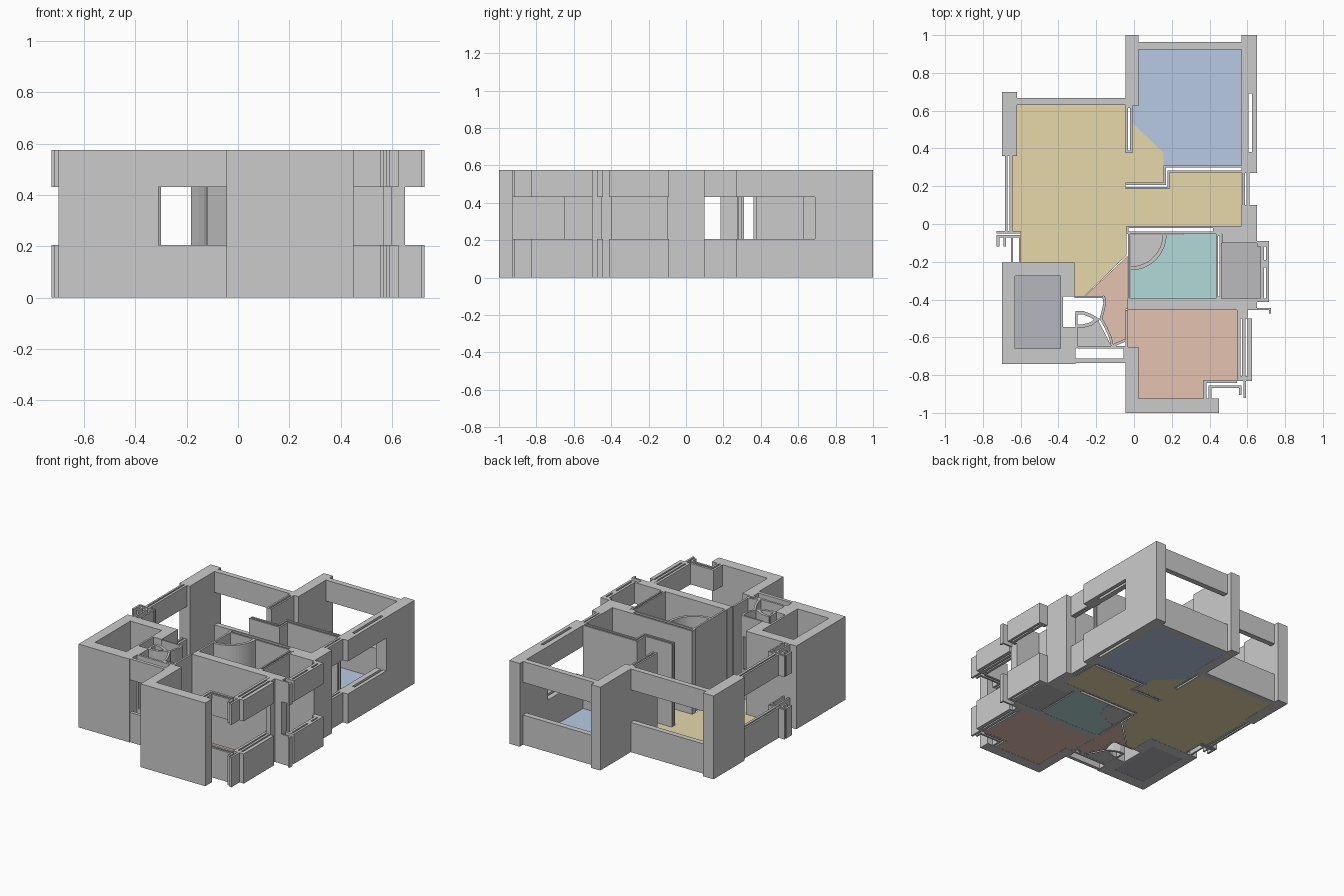
import bpy, bmesh, math
from mathutils import Vector

H, SILL, LINTEL = 0.575, 0.205, 0.43
FULL = [(0, H)]
BANDS = [(0, SILL), (LINTEL, H)]      # wall below and above a window opening


def rect(x0, x1, y0, y1):
    return [(x0, y0), (x1, y0), (x1, y1), (x0, y1)]


def ribbon(pts, t):
    """Outline of a mitred strip of thickness t along a path."""
    p = [Vector(q) for q in pts]
    left, right = [], []
    for i, q in enumerate(p):
        a = (q - p[i - 1]).normalized() if i else None
        b = (p[i + 1] - q).normalized() if i < len(p) - 1 else None
        a, b = a or b, b or a
        na, nb = Vector((-a.y, a.x)), Vector((-b.y, b.x))
        n = (na + nb).normalized()
        n *= t / 2 / max(n.dot(na), 0.4)
        left.append(tuple(q + n))
        right.append(tuple(q - n))
    return left + right[::-1]


def finish(name, bm):
    me = bpy.data.meshes.new(name)
    bm.to_mesh(me)
    bm.free()
    ob = bpy.data.objects.new(name, me)
    bpy.context.collection.objects.link(ob)
    return ob


def wall(name, outlines, levels=FULL):
    """Extrude every outline over each height range."""
    bm = bmesh.new()
    for pts in outlines:
        for z0, z1 in levels:
            lo = [bm.verts.new((x, y, z0)) for x, y in pts]
            hi = [bm.verts.new((x, y, z1)) for x, y in pts]
            bm.faces.new(lo[::-1])
            bm.faces.new(hi)
            for i in range(len(pts)):
                j = (i + 1) % len(pts)
                bm.faces.new((lo[i], lo[j], hi[j], hi[i]))
    bmesh.ops.recalc_face_normals(bm, faces=bm.faces[:])
    return finish(name, bm)


def floor(name, pts, color=None):
    bm = bmesh.new()
    f = bm.faces.new([bm.verts.new((x, y, 0.001)) for x, y in pts])
    f.normal_update()
    if f.normal.z < 0:
        f.normal_flip()
    ob = finish(name, bm)
    if color:
        m = bpy.data.materials.new(name + "_paint")
        m.diffuse_color = (*color, 1)
        ob.data.materials.append(m)


def hollow(x0, x1, y0, y1, t=0.012):
    """Two thin leaves with a slit between, closed at the ends."""
    if x1 - x0 > y1 - y0:
        return [rect(x0, x1, y0, y0 + t), rect(x0, x1, y1 - t, y1),
                rect(x0, x0 + t, y0 + t, y1 - t), rect(x1 - t, x1, y0 + t, y1 - t)]
    return [rect(x0, x0 + t, y0, y1), rect(x1 - t, x1, y0, y1),
            rect(x0 + t, x1 - t, y0, y0 + t), rect(x0 + t, x1 - t, y1 - t, y1)]


# Solid load-bearing walls
wall("back_columns", [rect(-0.045, 0.025, 0.625, 1.0), rect(0.57, 0.65, 0.69, 1.0),
                      rect(-0.70, -0.62, 0.36, 0.70)])
wall("right_pier", [[(0.57, 0.10), (0.65, 0.10), (0.65, -0.10), (0.465, -0.10),
                     (0.465, -0.053), (0.43, -0.053), (0.43, -0.01), (0.57, -0.01)]])
wall("bedroom_bath_wall", [[(-0.035, -0.395), (0.65, -0.395), (0.65, -0.455), (0.60, -0.455),
                            (0.60, -0.50), (0.565, -0.50), (0.565, -0.455), (-0.035, -0.455)]])
wall("front_corner_wall", [[(-0.045, -0.65), (0.025, -0.65), (0.025, -0.925), (0.45, -0.925),
                            (0.45, -1.0), (-0.045, -1.0)]])
wall("shaft_walls", [[(-0.70, -0.205), (-0.315, -0.205), (-0.315, -0.385), (-0.39, -0.385),
                      (-0.39, -0.275), (-0.63, -0.275), (-0.63, -0.66), (-0.39, -0.66),
                      (-0.39, -0.545), (-0.30, -0.545), (-0.30, -0.655), (-0.31, -0.66),
                      (-0.31, -0.74), (-0.70, -0.74)],
                     rect(-0.39, -0.377, -0.545, -0.385)])

# Thin double-leaf partitions
wall("living_bedroom_partition",
     [ribbon([(-0.045, 0.213), (0.163, 0.213), (0.163, 0.304), (0.57, 0.304)], 0.012),
      ribbon([(-0.045, 0.191), (0.183, 0.191), (0.183, 0.278), (0.57, 0.278)], 0.012)])
wall("bedroom_door_partition", hollow(-0.045, -0.008, 0.376, 0.625))
wall("bath_back_partition", hollow(-0.04, 0.43, -0.053, -0.01))
wall("bath_right_partition", hollow(0.435, 0.463, -0.395, -0.053, 0.01))
wall("hall_partition", [rect(-0.033, -0.02, -0.395, -0.053), rect(-0.045, -0.032, -0.65, -0.455)])

# Curved door swings
arc = [(-0.018 + 0.18 * math.cos(a), -0.055 + 0.18 * math.sin(a))
       for a in [-math.pi / 2 * i / 14 for i in range(15)]]
wall("bath_door_swing", [ribbon(arc, 0.02)])
wall("entry_door_swing", [ribbon([(-0.16, -0.385), (-0.155, -0.42), (-0.165, -0.465),
                                  (-0.175, -0.50), (-0.15, -0.545), (-0.125, -0.60),
                                  (-0.115, -0.645), (-0.045, -0.615)], 0.014)])
wall("lobby_door_swing", [ribbon([(-0.31, -0.47), (-0.27, -0.47), (-0.23, -0.485), (-0.195, -0.505),
                                  (-0.23, -0.53), (-0.27, -0.54), (-0.31, -0.54)], 0.018),
                          rect(-0.315, -0.165, -0.392, -0.382),
                          rect(-0.312, -0.298, -0.535, -0.475)], BANDS)

# Window walls: sill band below, lintel band above
wall("back_windows", [rect(-0.62, -0.045, 0.63, 0.667), rect(0.025, 0.57, 0.925, 0.963)], BANDS)
wall("bedroom_side_window", [rect(0.57, 0.607, 0.27, 0.69), rect(0.625, 0.65, 0.27, 0.69),
                             rect(0.607, 0.625, 0.27, 0.38)], BANDS)
wall("living_side_window", [rect(0.573, 0.588, 0.10, 0.27), rect(0.595, 0.612, 0.10, 0.27)], BANDS)
wall("living_left_window",
     [rect(-0.682, -0.669, -0.05, 0.36), rect(-0.66, -0.643, -0.05, 0.36),
      rect(-0.652, -0.64, -0.21, -0.06), rect(-0.61, -0.60, -0.21, -0.06),
      ribbon([(-0.72, -0.12), (-0.72, -0.065), (-0.60, -0.065)], 0.014),
      rect(-0.727, -0.60, -0.05, -0.038), rect(-0.69, -0.678, -0.12, -0.072)], BANDS)
wall("entry_window", [rect(-0.30, -0.045, -0.66, -0.645), rect(-0.31, -0.045, -0.735, -0.712),
                      rect(-0.055, -0.045, -0.712, -0.66)], BANDS)
wall("balcony_window",
     [rect(0.65, 0.715, -0.12, -0.09), rect(0.67, 0.688, -0.395, -0.12),
      rect(0.699, 0.715, -0.395, -0.12), rect(0.65, 0.715, -0.412, -0.395),
      rect(0.688, 0.699, -0.23, -0.19),
      ribbon([(0.65, -0.45), (0.72, -0.45), (0.72, -0.475)], 0.012)], BANDS)
wall("front_bedroom_window",
     [rect(0.545, 0.563, -0.805, -0.455), rect(0.573, 0.59, -0.805, -0.50),
      rect(0.60, 0.625, -0.82, -0.50), rect(0.545, 0.625, -0.83, -0.805),
      ribbon([(0.376, -0.925), (0.376, -0.835), (0.545, -0.835)], 0.016),
      ribbon([(0.402, -0.925), (0.402, -0.862), (0.562, -0.862), (0.562, -0.905)], 0.014),
      ribbon([(0.586, -0.83), (0.586, -0.92)], 0.014)], BANDS)

# Coloured room floors
SALMON = (0.78, 0.55, 0.45)
floor("back_bedroom_floor", [(0.025, 0.925), (0.57, 0.925), (0.57, 0.31), (0.157, 0.31),
                             (0.157, 0.376), (-0.008, 0.535), (-0.008, 0.625), (0.025, 0.625)],
      (0.48, 0.59, 0.78))
floor("living_floor", [(-0.62, 0.63), (-0.045, 0.63), (-0.045, 0.376), (-0.008, 0.376),
                       (-0.008, 0.535), (0.157, 0.376), (0.157, 0.219), (-0.045, 0.219),
                       (-0.045, 0.185), (0.189, 0.185), (0.189, 0.272), (0.57, 0.272),
                       (0.57, -0.01), (-0.04, -0.01), (-0.04, -0.165), (-0.26, -0.38),
                       (-0.315, -0.38), (-0.315, -0.205), (-0.60, -0.205), (-0.60, -0.04),
                       (-0.643, -0.04), (-0.643, 0.36), (-0.62, 0.36)], (0.8, 0.69, 0.41))
floor("hall_floor", [(-0.035, -0.17), (-0.26, -0.382), (-0.16, -0.382), (-0.155, -0.42),
                     (-0.175, -0.50), (-0.15, -0.545), (-0.115, -0.64), (-0.045, -0.61),
                     (-0.045, -0.45), (-0.035, -0.45)], SALMON)
floor("front_bedroom_floor", [(-0.032, -0.455), (0.545, -0.455), (0.545, -0.83), (0.37, -0.83),
                              (0.37, -0.925), (0.025, -0.925), (0.025, -0.65), (-0.032, -0.65)],
      SALMON)
floor("bath_floor", arc + [(-0.02, -0.395), (0.435, -0.395), (0.435, -0.053)], (0.45, 0.69, 0.69))
floor("bath_door_floor", arc + [(-0.02, -0.055)])
floor("lobby_floor", [(-0.30, -0.545), (-0.19, -0.51), (-0.12, -0.645), (-0.30, -0.645)])
floor("balcony_floor", rect(0.463, 0.67, -0.395, -0.10), (0.5, 0.5, 0.51))
floor("shaft_floor", rect(-0.63, -0.39, -0.66, -0.275), (0.47, 0.47, 0.52))
